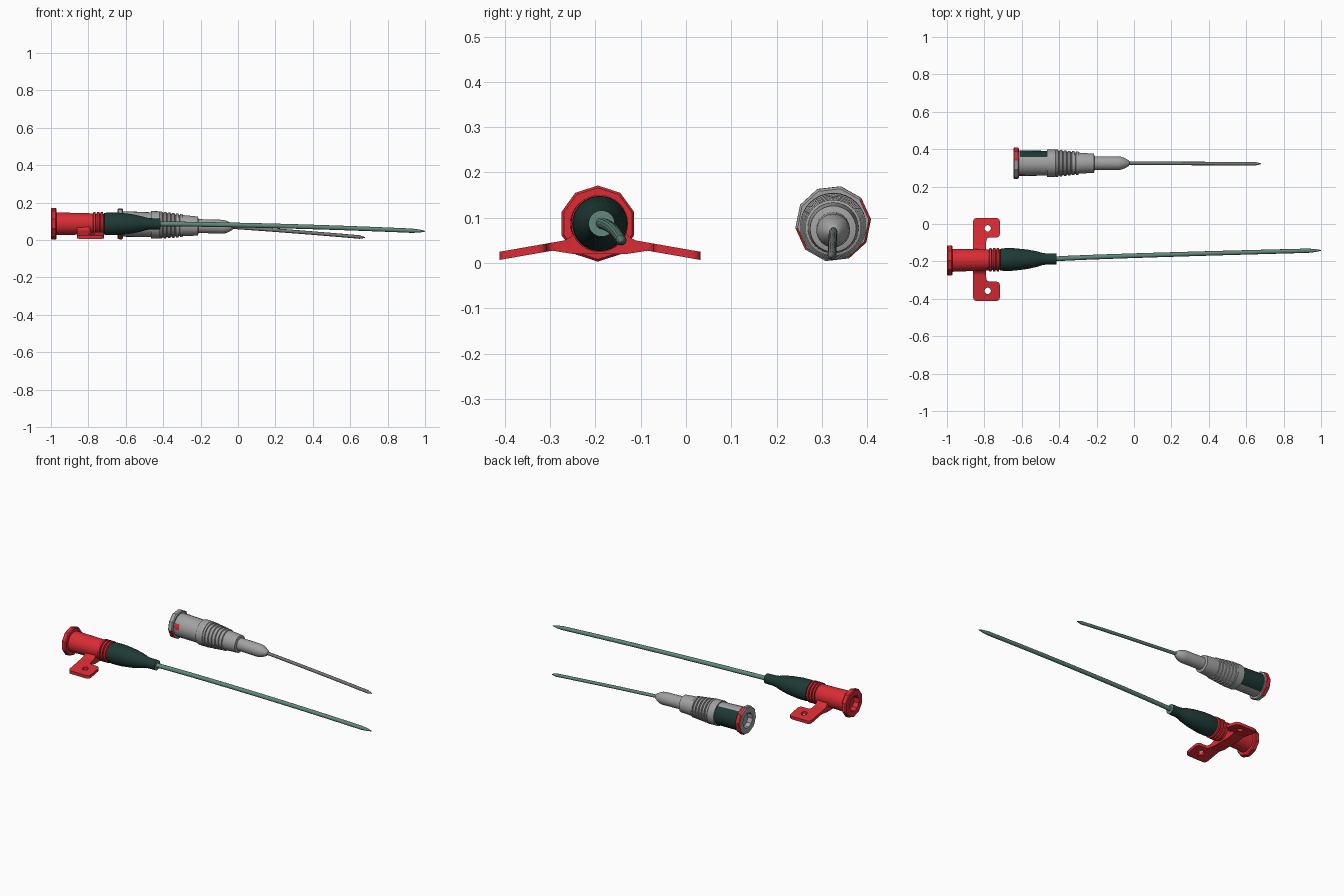
import bpy, bmesh, math
from mathutils import Vector

cube = bpy.data.objects.get("Cube")
if cube:
    bpy.data.objects.remove(cube)


def material(name, rgb):
    m = bpy.data.materials.new(name)
    m.use_nodes = True
    m.diffuse_color = (*rgb, 1)
    m.node_tree.nodes["Principled BSDF"].inputs["Base Color"].default_value = (*rgb, 1)
    return m


RED = material("red plastic", (0.70, 0.025, 0.035))
DARK = material("dark green rubber", (0.013, 0.042, 0.036))
TEAL = material("teal tube", (0.12, 0.25, 0.20))
GREY = material("grey plastic", (0.36, 0.36, 0.36))
STEEL = material("steel grey", (0.18, 0.18, 0.18))


def finish(name, bm, mats, rule=None, angle=35):
    bmesh.ops.recalc_face_normals(bm, faces=bm.faces)
    bm.normal_update()
    if rule:
        for f in bm.faces:
            f.material_index = rule(f.calc_center_median(), f.normal)
    me = bpy.data.meshes.new(name)
    bm.to_mesh(me)
    bm.free()
    for m in mats:
        me.materials.append(m)
    me.shade_smooth()
    me.set_sharp_from_angle(angle=math.radians(angle))
    ob = bpy.data.objects.new(name, me)
    bpy.context.collection.objects.link(ob)
    return ob


def sweep(name, profile, axis, mats, sides=32, turn=0.0, rule=None, angle=35):
    """Rings of (x, radius) around the centre line given by axis(x) -> (y, z)."""
    bm = bmesh.new()
    rings = []
    for x, r in profile:
        cy, cz = axis(x)
        rings.append([bm.verts.new((x, cy + r * math.sin(a), cz + r * math.cos(a)))
                      for a in (turn + math.tau * i / sides for i in range(sides))])
    for a, b in zip(rings, rings[1:]):
        for i in range(sides):
            j = (i + 1) % sides
            bm.faces.new((a[i], a[j], b[j], b[i]))
    bm.faces.new(rings[0])
    bm.faces.new(rings[-1])
    return finish(name, bm, mats, rule, angle)


def ribs(start, end, r0, r1, count, depth):
    """Profile of square-edged ribs between two positions."""
    out = []
    step = (end - start) / count
    for i in range(count):
        r = r0 + (r1 - r0) * i / max(1, count - 1)
        x = start + i * step
        out += [(x, r - depth), (x + step * 0.1, r), (x + step * 0.65, r), (x + step * 0.75, r - depth)]
    return out


def flange(name, x, width, bore, axis, mats, turn, rule=None):
    return sweep(name, [(x + 0.12, bore * 0.85), (x, bore), (x, 0.079), (x + 0.005, 0.084),
                        (x + width - 0.005, 0.084), (x + width, 0.079), (x + width, 0.056)],
                 axis, mats, 10, turn, rule, 25)


# Winged catheter: hub, sleeve and long tube
def hub_axis(x):
    return -0.195 + (x + 1) * 0.015, 0.087


flange("catheter_flange", -1.0, 0.03, 0.046, hub_axis, [RED], 0)
sweep("catheter_hub", [(-0.90, 0.040), (-0.995, 0.046), (-0.995, 0.061), (-0.97, 0.061), (-0.775, 0.056)]
      + ribs(-0.775, -0.715, 0.063, 0.063, 3, 0.009) + [(-0.71, 0.05)], hub_axis, [RED])
sweep("catheter_sleeve", [(-0.716, 0.050), (-0.715, 0.058), (-0.69, 0.061), (-0.64, 0.060), (-0.57, 0.052),
                          (-0.52, 0.042), (-0.49, 0.033), (-0.47, 0.030), (-0.415, 0.029)],
      hub_axis, [DARK, TEAL], rule=lambda c, n: int(n.x > 0.9 and c.x > -0.45))


def tube_axis(x):
    t = (x + 0.43) / 1.43
    return -0.187 + 0.046 * t ** 0.8, 0.087 - 0.014 * t - 0.026 * t * t


steps = [-0.43 + 1.36 * i / 16 for i in range(17)]
sweep("catheter_tube", [(x, 0.0125 - 0.001 * x) for x in steps] + [(0.97, 0.008), (1.0, 0.002)],
      tube_axis, [TEAL], 12)


# Wings with a hole, mirrored about the hub
def rounded(corners, cut=0.022, n=5):
    pts = []
    for i, p in enumerate(corners):
        p = Vector(p)
        a, b = Vector(corners[i - 1]), Vector(corners[(i + 1) % len(corners)])
        a, b = p + (a - p).normalized() * cut, p + (b - p).normalized() * cut
        for k in range(n + 1):
            t = k / n
            pts.append(a * (1 - t) ** 2 + p * 2 * t * (1 - t) + b * t * t)
    return pts


def wing_mesh(side):
    outline = rounded([(-0.86, 0.04), (-0.79, 0.04), (-0.79, 0.118), (-0.717, 0.118),
                       (-0.717, 0.222), (-0.86, 0.222)])
    hole = [Vector((-0.782 + 0.017 * math.cos(a), 0.167 + 0.017 * math.sin(a)))
            for a in (math.tau * i / 16 for i in range(16))]
    cu = bpy.data.curves.new("wing_outline", "CURVE")
    cu.dimensions = "2D"
    cu.fill_mode = "BOTH"
    cu.extrude = 0.009
    for loop in (outline, hole):
        s = cu.splines.new("POLY")
        s.points.add(len(loop) - 1)
        for p, q in zip(s.points, loop):
            p.co = (q.x, q.y, 0, 1)
        s.use_cyclic_u = True
    helper = bpy.data.objects.new("wing_helper", cu)
    bpy.context.collection.objects.link(helper)
    dg = bpy.context.evaluated_depsgraph_get()
    me = bpy.data.meshes.new_from_object(helper.evaluated_get(dg))
    bm = bmesh.new()
    bm.from_mesh(me)
    bpy.data.objects.remove(helper)
    bpy.data.meshes.remove(me)
    bmesh.ops.remove_doubles(bm, verts=bm.verts, dist=0.0001)
    for v in bm.verts:
        u = v.co.y
        v.co = (v.co.x, -0.19 + side * u, v.co.z + 0.037 - 0.175 * (u - 0.1))
    for f in bm.faces:
        f.material_index = 0
    return bm


for side, label in ((1, "left"), (-1, "right")):
    finish(label + "_wing", wing_mesh(side), [RED])

# Saddle joining the wings under the hub
half = [(0.0, 0.08), (0.052, 0.075), (0.064, 0.058), (0.08, 0.049), (0.105, 0.045), (0.105, 0.027), (0.06, 0.020)]
section = half + [(-u, z) for u, z in reversed(half[1:])]
bm = bmesh.new()
base = bm.faces.new([bm.verts.new((-0.86, -0.19 + u, z)) for u, z in section])
ext = bmesh.ops.extrude_face_region(bm, geom=[base], use_keep_orig=True)
bmesh.ops.translate(bm, vec=(0.07, 0, 0), verts=[v for v in ext["geom"] if isinstance(v, bmesh.types.BMVert)])
finish("wing_saddle", bm, [RED])


# Needle assembly: flange, body, ribbed grip, nose and needle
def body_axis(x):
    return 0.325, 0.087 - 0.028 * (x + 0.64)


def body_rule(c, n):
    if n.y > 0.45 and -0.61 < c.x < -0.46 and abs(n.x) < 0.5:
        return 1
    return 2 if n.y < -0.85 and n.z > 0 and -0.61 < c.x < -0.575 else 0


flange("needle_flange", -0.645, 0.03, 0.046, body_axis, [GREY, RED], 0.2,
       lambda c, n: int(abs(n.x) < 0.8 and c.x < -0.61 and (n.y > 0.4 or (n.y < -0.4 and n.z < -0.3))
                        and (c.y - 0.325) * n.y > 0))
sweep("needle_body", [(-0.55, 0.040), (-0.64, 0.046), (-0.64, 0.064), (-0.61, 0.068), (-0.58, 0.068),
                      (-0.46, 0.066)], body_axis, [GREY, DARK, RED], 24, rule=body_rule)
sweep("ribbed_grip", [(-0.465, 0.06), (-0.464, 0.073), (-0.42, 0.073)]
      + ribs(-0.42, -0.29, 0.073, 0.062, 6, 0.006) + [(-0.29, 0.056), (-0.215, 0.051), (-0.21, 0.035)],
      body_axis, [GREY])
sweep("needle_nose", [(-0.215, 0.037), (-0.085, 0.037), (-0.065, 0.034), (-0.045, 0.025),
                      (-0.03, 0.016), (-0.024, 0.009)], body_axis, [GREY], angle=50)


def needle_axis(x):
    t = max(0, x + 0.04)
    return 0.325 - 0.004 * t, 0.070 - 0.068 * t - 0.014 * t * t


sweep("needle", [(-0.04 + 0.69 * i / 8, 0.0095) for i in range(9)] + [(0.68, 0.002)],
      needle_axis, [STEEL, TEAL], 12, rule=lambda c, n: int(n.y > 0.3))
